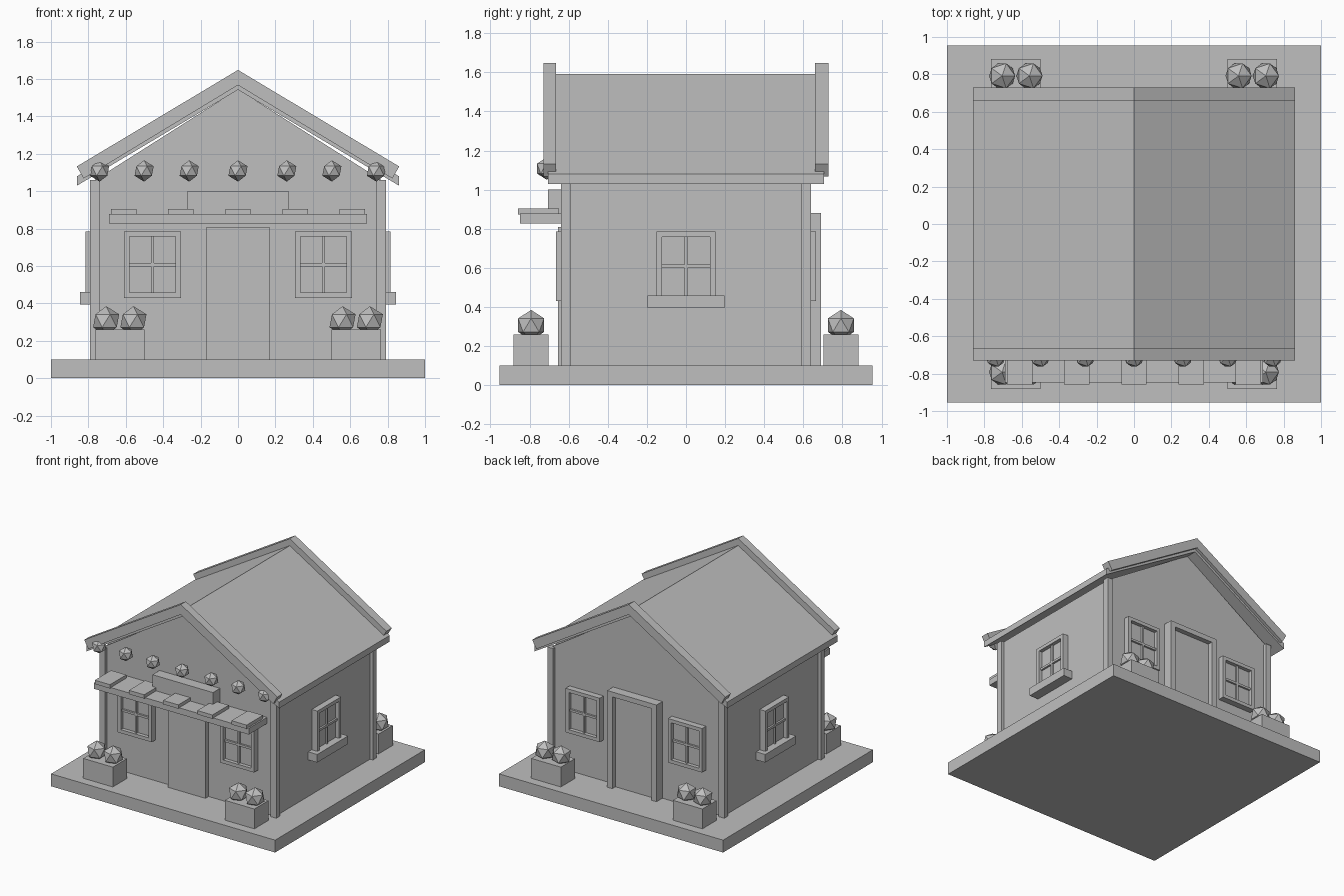
import bpy, bmesh
from math import pi
from mathutils import Matrix, Vector

if "Cube" in bpy.data.objects:
    bpy.data.objects.remove(bpy.data.objects["Cube"])

grey = bpy.data.materials.new("plain grey")
grey.use_nodes = True
COLOUR = (0.52, 0.52, 0.52, 1)
grey.diffuse_color = COLOUR
grey.node_tree.nodes["Principled BSDF"].inputs["Base Color"].default_value = COLOUR


def finish(name, bm):
    bmesh.ops.recalc_face_normals(bm, faces=bm.faces)
    mesh = bpy.data.meshes.new(name)
    bm.to_mesh(mesh)
    bm.free()
    mesh.materials.append(grey)
    ob = bpy.data.objects.new(name, mesh)
    bpy.context.collection.objects.link(ob)
    return ob


def boxes(name, spans, matrix=Matrix()):
    """One object made of boxes, each given as x, y and z spans."""
    bm = bmesh.new()
    for span in spans:
        low, high = Vector([s[0] for s in span]), Vector([s[1] for s in span])
        place = Matrix.Translation((low + high) / 2) @ Matrix.Diagonal((*(high - low), 1))
        bmesh.ops.create_cube(bm, size=1, matrix=matrix @ place)
    return finish(name, bm)


def prism(name, half, y0, y1):
    """Extrude a profile along y, mirrored in x; half runs from top to bottom centre."""
    outline = half + [(-x, z) for x, z in reversed(half) if x > 0]
    bm = bmesh.new()
    face = bm.faces.new([bm.verts.new((x, y0, z)) for x, z in outline])
    out = bmesh.ops.extrude_face_region(bm, geom=[face])["geom"]
    bmesh.ops.translate(bm, vec=(0, y1 - y0, 0),
                        verts=[v for v in out if isinstance(v, bmesh.types.BMVert)])
    return finish(name, bm)


def ball(name, centre, radius):
    bm = bmesh.new()
    bmesh.ops.create_icosphere(bm, subdivisions=1, radius=radius,
                               matrix=Matrix.Translation(centre))
    return finish(name, bm)


def window(name, matrix, sill=False):
    """Window facing -y, its wall plane at local y = 0."""
    w, b, t, e = 0.152, 0.43, 0.785, 0.028
    mid = (b + t) / 2
    front = (-0.05, 0.01)
    bars = (-0.035, 0.01)
    boxes(name + "_frame", [
        ((-w, -w + e), front, (b, t)), ((w - e, w), front, (b, t)),
        ((-w + e, w - e), front, (t - e, t)), ((-w + e, w - e), front, (b, b + e))], matrix)
    boxes(name + "_bars", [
        ((-0.008, 0.008), bars, (b + e, t - e)),
        ((-w + e, w - e), bars, (mid - 0.009, mid + 0.009))], matrix)
    boxes(name + "_glass", [((-w + e, w - e), (-0.02, 0.01), (b + e, t - e))], matrix)
    if sill:
        boxes(name + "_sill", [((-0.197, 0.197), (-0.08, 0.01), (0.395, 0.46))], matrix)


WALL_X, WALL_Y, BASE = 0.765, 0.615, 0.1

# Ground slab, walls and corner posts
boxes("ground_slab", [((-1, 1), (-0.955, 0.955), (0, BASE))])
prism("walls", [(0, 1.545), (WALL_X, 1.06), (WALL_X, BASE)], -WALL_Y, WALL_Y)
for sx, side in ((-1, "right"), (1, "left")):
    for sy, end in ((-1, "front"), (1, "back")):
        x, y = sx * WALL_X, sy * WALL_Y
        boxes(f"{end}_{side}_post",
              [((x - 0.025, x + 0.025), (y - 0.025, y + 0.025), (BASE, 1.06))])

# Roof and gable trims
prism("roof", [(0, 1.592), (0.86, 1.08), (0.86, 1.03), (0, 1.542)], -0.705, 0.705)
for y0, y1, end in ((-0.73, -0.665, "front"), (0.66, 0.73, "back")):
    prism(end + "_gable_trim", [(0, 1.648), (0.862, 1.132), (0.825, 1.068), (0, 1.567)], y0, y1)

# Doors
boxes("front_door", [((-0.168, 0.168), (-0.655, -0.6), (BASE, 0.808))])
boxes("back_door", [((-0.175, 0.175), (0.6, 0.65), (BASE, 0.84))])
boxes("back_door_frame", [
    ((-0.22, -0.175), (0.6, 0.69), (BASE, 0.84)),
    ((0.175, 0.22), (0.6, 0.69), (BASE, 0.84)),
    ((-0.22, 0.22), (0.6, 0.69), (0.84, 0.88))])

# Windows on all four walls
for sx, side in ((-1, "right"), (1, "left")):
    for turn, end in ((0, "front"), (pi, "back")):
        window(f"{end}_{side}_window", Matrix.Rotation(turn, 4, "Z")
               @ Matrix.Translation((sx * 0.457 * (1 if turn == 0 else -1), -WALL_Y, 0)))
    window(f"{side}_window", Matrix.Rotation(sx * pi / 2, 4, "Z")
           @ Matrix.Translation((0, -WALL_X, 0)), sill=True)

# Awning with slats, and blank sign board
boxes("awning", [((-0.69, 0.69), (-0.848, -0.6), (0.828, 0.878))])
boxes("awning_slats", [((i * 0.305 - 0.068, i * 0.305 + 0.068), (-0.858, -0.65), (0.874, 0.905))
                       for i in range(-2, 3)])
boxes("sign_board", [((-0.27, 0.27), (-0.705, -0.6), (0.87, 1.0))])

# Row of lamps along the front
for i, x in enumerate((-0.74, -0.502, -0.261, 0, 0.261, 0.502, 0.74)):
    ball(f"lamp_{i + 1}", (x, -0.713, 1.108), 0.057)

# Planters with bushes
for sx, side in ((-1, "right"), (1, "left")):
    for sy, end in ((-1, "front"), (1, "back")):
        x, y = sx * 0.632, sy * 0.792
        boxes(f"{end}_{side}_planter",
              [((x - 0.132, x + 0.132), (y - 0.09, y + 0.09), (BASE, 0.26))])
        for n, dx in enumerate((-0.073, 0.073)):
            ball(f"{end}_{side}_bush_{n + 1}", (x + dx, y, 0.307), 0.078)
